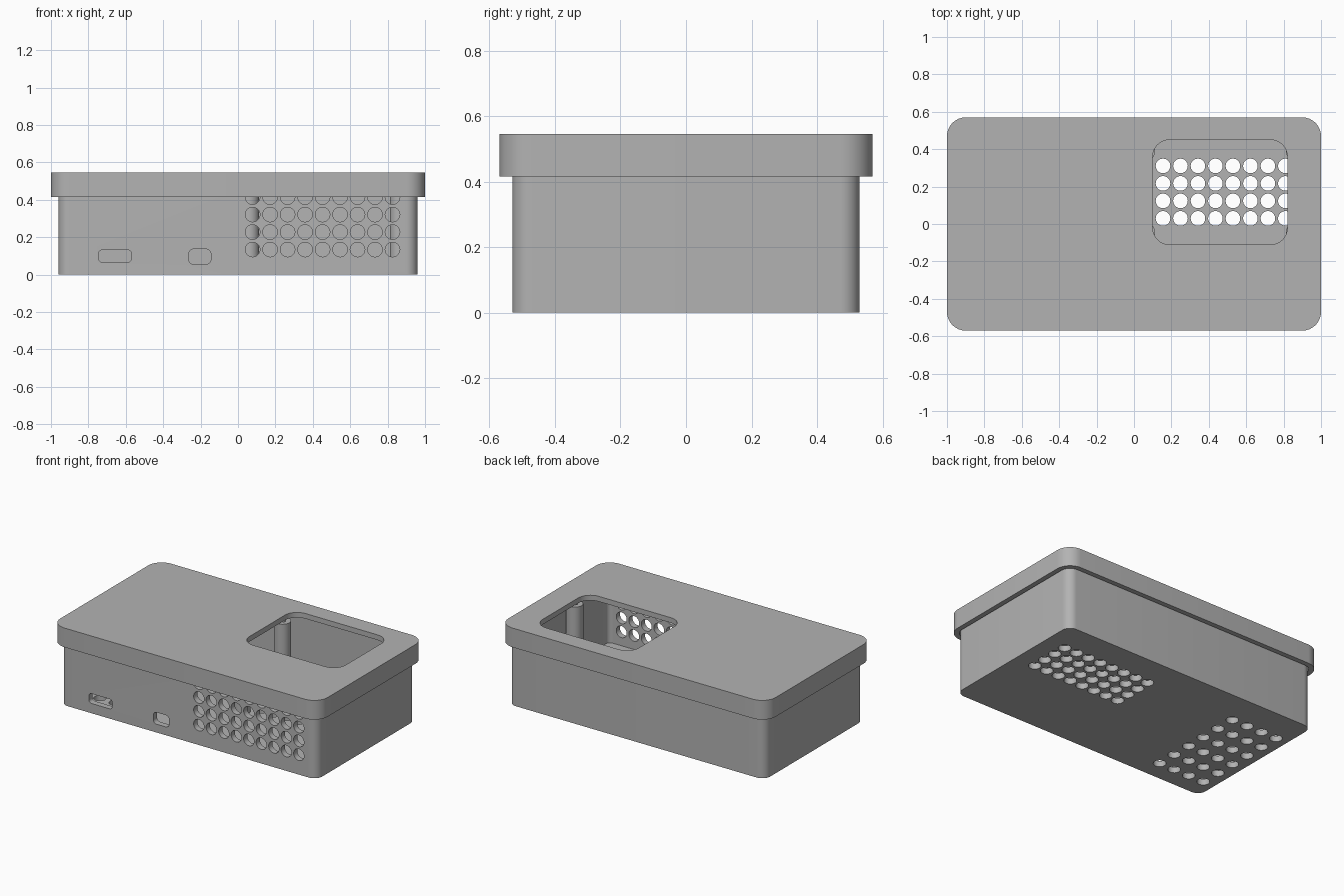
import bpy, bmesh, math
from mathutils import Matrix, Vector

if "Cube" in bpy.data.objects:
    bpy.data.objects.remove(bpy.data.objects["Cube"])

grey = bpy.data.materials.new("plain grey")
grey.use_nodes = True
COLOUR = (0.45, 0.45, 0.45, 1)
grey.diffuse_color = COLOUR
grey.node_tree.nodes["Principled BSDF"].inputs["Base Color"].default_value = COLOUR

FRONT = Matrix.Rotation(math.radians(90), 4, "X")  # turns local z to -y


def rounded_outline(x0, x1, y0, y1, r, steps=8):
    """Counter-clockwise rounded rectangle."""
    points = []
    corners = [(x1 - r, y1 - r), (x0 + r, y1 - r), (x0 + r, y0 + r), (x1 - r, y0 + r)]
    for quarter, (cx, cy) in enumerate(corners):
        for i in range(steps + 1):
            a = (quarter + i / steps) * math.pi / 2
            points.append((cx + r * math.cos(a), cy + r * math.sin(a)))
    return points


def circle(cx, cy, r, sides=32):
    turns = [2 * math.pi * i / sides for i in range(sides)]
    return [(cx + r * math.cos(a), cy + r * math.sin(a)) for a in turns]


def prism(bm, outline, z0, z1, turn=Matrix()):
    """Closed prism from an outline."""
    rings = [[bm.verts.new(turn @ Vector((x, y, z))) for x, y in outline] for z in (z0, z1)]
    bm.faces.new(rings[0][::-1])
    bm.faces.new(rings[1])
    n = len(outline)
    for i in range(n):
        j = (i + 1) % n
        bm.faces.new((rings[0][i], rings[0][j], rings[1][j], rings[1][i]))


def make_object(name, bm):
    mesh = bpy.data.meshes.new(name)
    bm.to_mesh(mesh)
    bm.free()
    mesh.materials.append(grey)
    obj = bpy.data.objects.new(name, mesh)
    bpy.context.collection.objects.link(obj)
    return obj


def carve(obj, bm):
    """Subtract the cutter, then drop it."""
    cutter = make_object("cutter", bm)
    cutter.hide_render = True
    mod = obj.modifiers.new("carve", "BOOLEAN")
    mod.operation, mod.solver, mod.object = "DIFFERENCE", "EXACT", cutter
    bpy.context.view_layer.objects.active = obj
    bpy.ops.object.modifier_apply(modifier=mod.name)
    bpy.data.objects.remove(cutter)


def smooth(obj):
    bpy.ops.object.select_all(action="DESELECT")
    obj.select_set(True)
    bpy.context.view_layer.objects.active = obj
    bpy.ops.object.shade_smooth_by_angle(angle=math.radians(30))


def grid(x, y, dx, dy, columns, rows):
    return [(x + i * dx, y + j * dy) for i in range(columns) for j in range(rows)]


HOLE, PITCH = 0.039, 0.0935

# Open tray
bm = bmesh.new()
prism(bm, rounded_outline(-0.96, 0.96, -0.53, 0.53, 0.06), 0, 0.49)
tray = make_object("tray", bm)
bm = bmesh.new()
prism(bm, rounded_outline(-0.92, 0.92, -0.49, 0.49, 0.03), 0.04, 0.6)
carve(tray, bm)

# Floor vents, front vents and port slots
bm = bmesh.new()
for x, y in grid(0.155, 0.03, PITCH, PITCH, 8, 4) + grid(-0.875, -0.39, 0.115, 0.137, 4, 6):
    prism(bm, circle(x, y, HOLE), -0.05, 0.06)
for x, z in grid(0.078, 0.134, PITCH, PITCH, 9, 4):
    prism(bm, circle(x, z, HOLE), 0.47, 0.6, FRONT)
prism(bm, rounded_outline(-0.745, -0.57, 0.066, 0.132, 0.02), 0.47, 0.6, FRONT)
prism(bm, rounded_outline(-0.263, -0.145, 0.056, 0.136, 0.025), 0.47, 0.6, FRONT)
carve(tray, bm)
smooth(tray)

# Screw posts under the window corners
for side, x in (("right", 0.06), ("left", 0.865)):
    for end, y in (("front", -0.045), ("back", 0.39)):
        bm = bmesh.new()
        prism(bm, circle(x, y, 0.053), 0.035, 0.485)
        post = make_object(f"screw_post_{end}_{side}", bm)
        bm = bmesh.new()
        prism(bm, circle(x, y, 0.02, 16), 0.2, 0.6)
        carve(post, bm)
        smooth(post)

# Lid with skirt and window
bm = bmesh.new()
prism(bm, rounded_outline(-1, 1, -0.57, 0.57, 0.1), 0.415, 0.545)
lid = make_object("lid", bm)
bm = bmesh.new()
prism(bm, rounded_outline(-0.967, 0.967, -0.537, 0.537, 0.067), 0.3, 0.51)
carve(lid, bm)
bm = bmesh.new()
prism(bm, rounded_outline(0.1, 0.82, -0.11, 0.45, 0.09), 0.45, 0.6)
carve(lid, bm)
smooth(lid)
